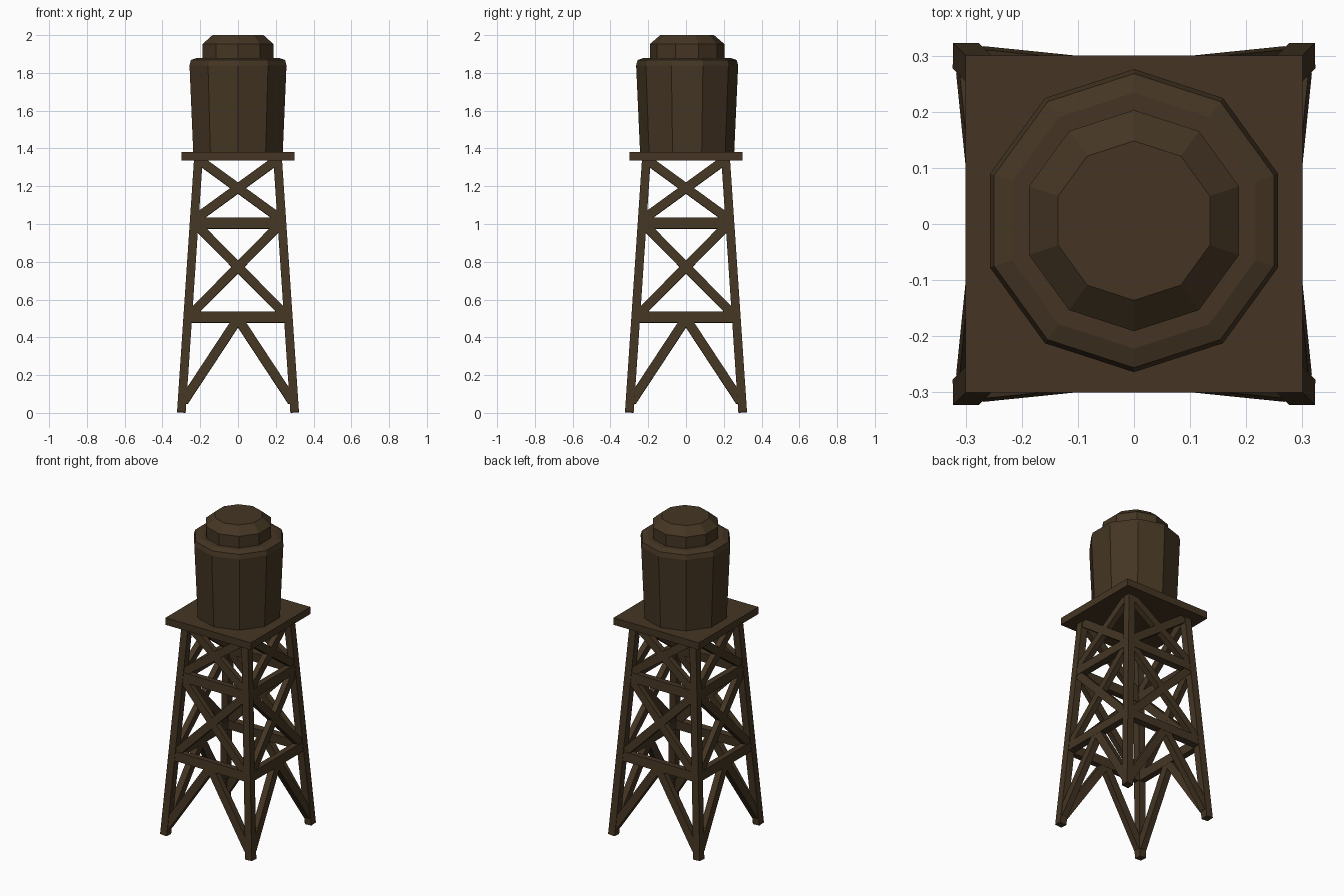
import bpy, bmesh, math
from mathutils import Vector, Matrix

if "Cube" in bpy.data.objects:
    bpy.data.objects.remove(bpy.data.objects["Cube"])

wood = bpy.data.materials.new("dark brown wood")
wood.diffuse_color = (0.058, 0.036, 0.017, 1)
wood.use_nodes = True
wood.node_tree.nodes["Principled BSDF"].inputs["Base Color"].default_value = wood.diffuse_color


def finish(name, bm):
    bmesh.ops.recalc_face_normals(bm, faces=bm.faces)
    me = bpy.data.meshes.new(name)
    bm.to_mesh(me)
    bm.free()
    me.materials.append(wood)
    ob = bpy.data.objects.new(name, me)
    bpy.context.collection.objects.link(ob)
    return ob


def bar(name, p, q, width, depth, normal):
    """Square-ended timber from p to q; depth runs along normal."""
    p, q = Vector(p), Vector(q)
    z = (q - p).normalized()
    x = Vector(normal).cross(z).normalized()
    y = z.cross(x)
    rot = Matrix((x, y, z)).transposed().to_4x4()
    bm = bmesh.new()
    bmesh.ops.create_cube(bm, size=1, matrix=Matrix.Translation((p + q) / 2) @ rot
                          @ Matrix.Diagonal((width, depth, (q - p).length, 1)))
    return finish(name, bm)


def lathe(name, profile, n=10, cy=0.006):
    """Closed n-sided turned solid with a corner on the y axis."""
    bm = bmesh.new()
    rings = []
    for r, z in profile:
        rings.append([bm.verts.new((r * math.cos(math.pi / 2 + math.tau * i / n),
                                    cy + r * math.sin(math.pi / 2 + math.tau * i / n), z))
                      for i in range(n)])
    for a, b in zip(rings, rings[1:]):
        for i in range(n):
            j = (i + 1) % n
            bm.faces.new((a[i], a[j], b[j], b[i]))
    bm.faces.new(rings[0])
    bm.faces.new(rings[-1])
    return finish(name, bm)


# tank with bevelled shoulder, and stepped lid
lathe("tank", [(0.249, 1.375), (0.27, 1.84), (0.262, 1.868), (0.228, 1.88)])
lathe("lid", [(0.197, 1.87), (0.197, 1.953), (0.142, 2.0)])

# platform
bar("platform", (0, 0, 1.335), (0, 0, 1.38), 0.6, 0.6, (0, 1, 0))


def half(z):
    """Distance of leg centre line from the axis at height z."""
    return 0.3 - 0.09 * z / 1.34


# four splayed legs
for sx in (-1, 1):
    for sy in (-1, 1):
        bar("leg", (sx * half(0), sy * half(0), 0.003),
            (sx * half(1.35), sy * half(1.35), 1.35), 0.046, 0.046, (0, 1, 0))

# beams and braces, repeated on the four sides
for k in range(4):
    turn = Matrix.Rotation(k * math.pi / 2, 3, 'Z')
    out = turn @ Vector((0, -1, 0.067))

    def side(x, z):
        return turn @ Vector((x, -half(z), z))

    for z in (0.507, 1.005):
        bar("cross_beam", side(-half(z), z), side(half(z), z), 0.058, 0.042, out)
    for s in (-1, 1):
        bar("lower_brace", side(s * 0.288, 0.06), side(s * 0.005, 0.49), 0.05, 0.04, out)
        bar("middle_brace", side(s * 0.25, 0.52), side(-s * 0.215, 0.99), 0.048, 0.036, out)
        bar("upper_brace", side(s * 0.22, 1.03), side(-s * 0.2, 1.335), 0.048, 0.036, out)
